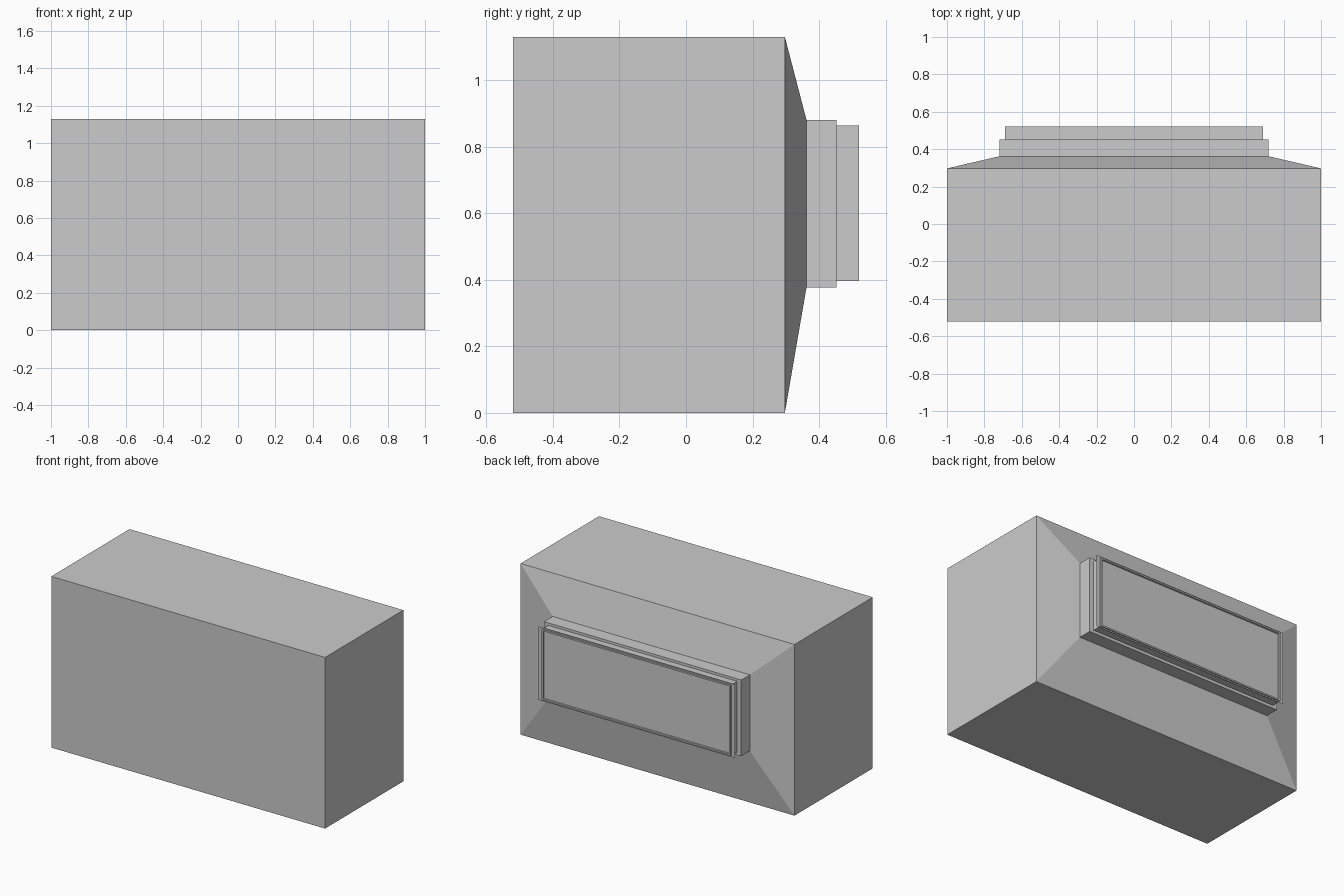
import bpy
import bmesh

cube = bpy.data.objects.get("Cube")
if cube:
    bpy.data.objects.remove(cube, do_unlink=True)

grey = bpy.data.materials.new("light_grey")
grey.use_nodes = True
colour = (0.6, 0.6, 0.6, 1.0)
grey.diffuse_color = colour
grey.node_tree.nodes["Principled BSDF"].inputs["Base Color"].default_value = colour


def loft(name, sections, cap_start=True, cap_end=True):
    """Join rectangles (half width, bottom, top, y) from front to back."""
    bm = bmesh.new()
    rings = [[bm.verts.new(p) for p in ((-w, y, lo), (w, y, lo), (w, y, hi), (-w, y, hi))]
             for w, lo, hi, y in sections]
    for a, b in zip(rings, rings[1:]):
        for i in range(4):
            j = (i + 1) % 4
            bm.faces.new((a[i], b[i], b[j], a[j]))
    if cap_start:
        bm.faces.new(rings[0])
    if cap_end:
        bm.faces.new(reversed(rings[-1]))
    bmesh.ops.recalc_face_normals(bm, faces=bm.faces)
    mesh = bpy.data.meshes.new(name)
    bm.to_mesh(mesh)
    bm.free()
    mesh.materials.append(grey)
    obj = bpy.data.objects.new(name, mesh)
    bpy.context.collection.objects.link(obj)
    return obj


# Main box with a tapered back
loft("case_body", [(1.0, 0, 1.13, -0.52), (1.0, 0, 1.13, 0.297), (0.72, 0.377, 0.88, 0.362)])

# Raised step on the tapered back
loft("back_step", [(0.72, 0.377, 0.88, 0.362), (0.72, 0.377, 0.88, 0.452)], cap_start=False)

# Rear panel with a thin lip and a shallow recess
loft("rear_panel", [(0.69, 0.396, 0.863, 0.452), (0.69, 0.396, 0.863, 0.52),
                    (0.68, 0.406, 0.853, 0.52), (0.68, 0.406, 0.853, 0.508)], cap_start=False)

# Flat flange around the rear panel
loft("panel_flange", [(0.718, 0.387, 0.872, 0.512), (0.69, 0.396, 0.863, 0.512)],
     cap_start=False, cap_end=False)
